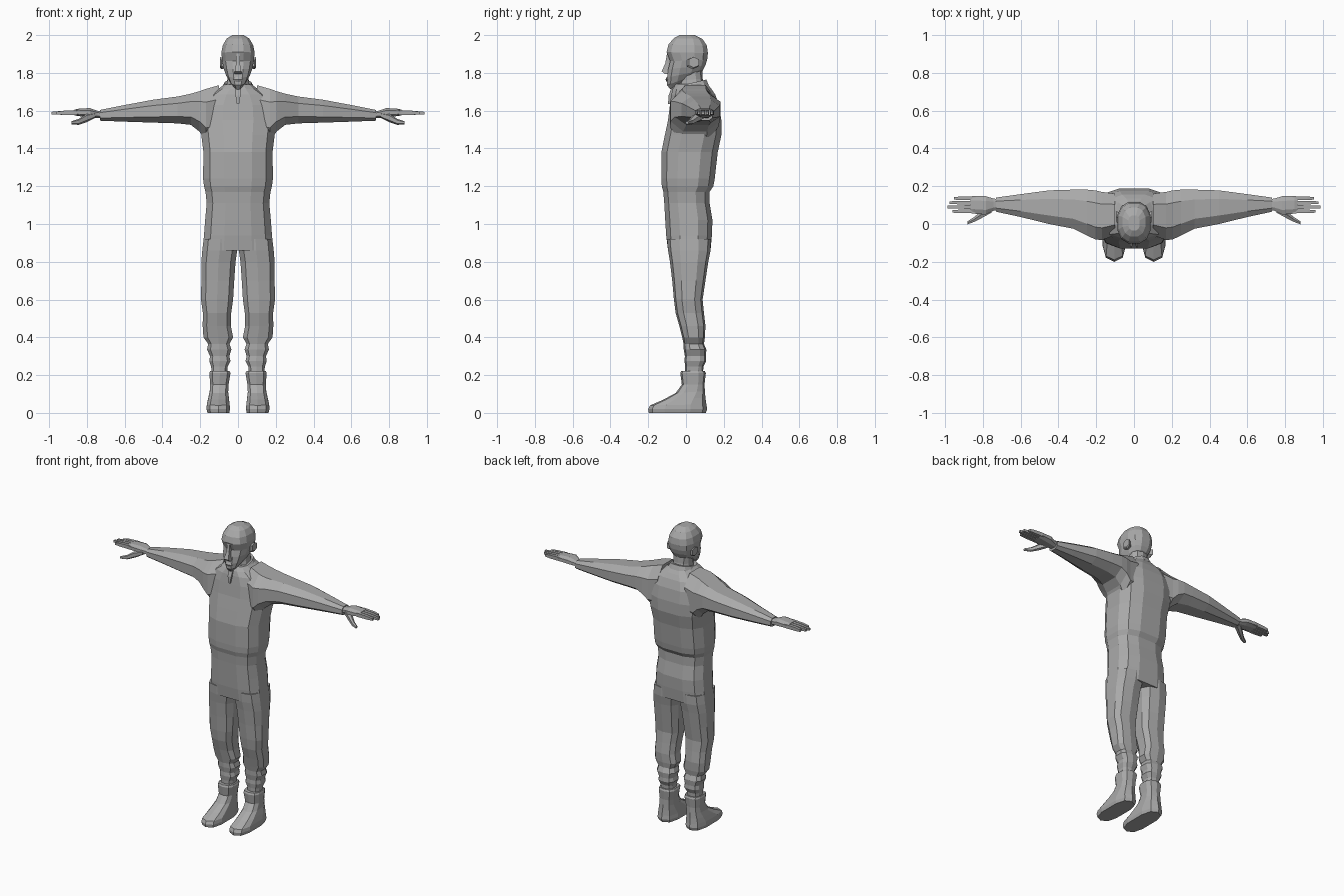
import bpy, bmesh, math

grey = bpy.data.materials.new("plain grey")
grey.diffuse_color = (0.4, 0.4, 0.4, 1)


def ring(n, p):
    """Unit rounded-square outline with flat sides towards each axis."""
    pts = []
    for i in range(n):
        a = 2 * math.pi * (i + 0.5) / n
        pts.append([math.copysign(abs(f(a)) ** p, f(a)) for f in (math.cos, math.sin)])
    mu, mv = max(q[0] for q in pts), max(q[1] for q in pts)
    return [(u / mu, v / mv) for u, v in pts]


def loft(name, sections, n, mirror=False, p=0.8):
    """Skin closed rings of 3D points, cap both ends."""
    bm = bmesh.new()
    loops = [[bm.verts.new(c) for c in s] for s in sections]
    for a, b in zip(loops, loops[1:]):
        for i in range(n):
            j = (i + 1) % n
            bm.faces.new((a[i], a[j], b[j], b[i]))
    bm.faces.new(loops[0])
    bm.faces.new(loops[-1])
    bmesh.ops.recalc_face_normals(bm, faces=bm.faces)
    me = bpy.data.meshes.new(name)
    bm.to_mesh(me)
    bm.free()
    me.materials.append(grey)
    ob = bpy.data.objects.new(name, me)
    bpy.context.collection.objects.link(ob)
    if mirror:
        ob.modifiers.new("mirror", "MIRROR").use_mirror_merge = False
    return ob


def upright(name, rows, n=12, mirror=False, p=0.8):
    """Rows: z front, z back, y front, y back, x min, x max."""
    secs = []
    for zf, zb, yf, yb, x0, x1 in rows:
        secs.append([((x0 + x1) / 2 + u * (x1 - x0) / 2,
                      (yf + yb) / 2 + v * (yb - yf) / 2,
                      (zf + zb) / 2 + v * (zb - zf) / 2) for u, v in ring(n, p)])
    return loft(name, secs, n, mirror)


def sideways(name, rows, n=8, p=0.8):
    """Rows: x, y min, y max, z min, z max. Always mirrored."""
    secs = []
    for x, y0, y1, z0, z1 in rows:
        secs.append([(x, (y0 + y1) / 2 + u * (y1 - y0) / 2,
                      (z0 + z1) / 2 + v * (z1 - z0) / 2) for u, v in ring(n, p)])
    return loft(name, secs, n, True)


# torso of the overalls: z, y front, y back, half width
torso = [(0.86, -0.095, 0.13, 0.188), (0.94, -0.105, 0.137, 0.18),
         (1.02, -0.11, 0.14, 0.174), (1.11, -0.115, 0.125, 0.166),
         (1.17, -0.12, 0.125, 0.172), (1.20, -0.128, 0.145, 0.18),
         (1.24, -0.13, 0.152, 0.185), (1.38, -0.13, 0.168, 0.183),
         (1.47, -0.112, 0.187, 0.194), (1.55, -0.095, 0.187, 0.205),
         (1.63, -0.085, 0.175, 0.195), (1.685, -0.078, 0.155, 0.155),
         (1.715, -0.07, 0.135, 0.105), (1.74, -0.055, 0.115, 0.072)]
upright("overalls_torso", [(z, z, f, b, -w, w) for z, f, b, w in torso], 12, p=0.7)

# trouser legs with gathered folds near the boots: z, y front, y back, x in, x out
legs = [(0.92, -0.10, 0.132, 0.004, 0.182), (0.86, -0.095, 0.13, 0.004, 0.189),
        (0.80, -0.085, 0.118, 0.013, 0.194), (0.70, -0.073, 0.103, 0.02, 0.194),
        (0.60, -0.064, 0.088, 0.026, 0.196), (0.53, -0.055, 0.095, 0.036, 0.186),
        (0.46, -0.035, 0.103, 0.038, 0.187), (0.40, -0.02, 0.10, 0.026, 0.183),
        (0.365, -0.013, 0.095, 0.045, 0.158), (0.335, -0.012, 0.108, 0.035, 0.164),
        (0.30, -0.006, 0.105, 0.046, 0.148), (0.275, -0.008, 0.107, 0.04, 0.152),
        (0.245, -0.004, 0.092, 0.055, 0.142), (0.20, -0.004, 0.09, 0.056, 0.14)]
upright("trouser_leg", [(z, z, f, b, i, o) for z, f, b, i, o in legs], 10, True, 0.7)

# boots
upright("boot", [(0.0, 0.0, -0.197, 0.105, 0.046, 0.162),
                 (0.02, 0.02, -0.2, 0.112, 0.042, 0.167),
                 (0.04, 0.045, -0.19, 0.108, 0.044, 0.165),
                 (0.07, 0.08, -0.12, 0.103, 0.048, 0.158),
                 (0.105, 0.115, -0.055, 0.1, 0.052, 0.15),
                 (0.15, 0.15, -0.022, 0.098, 0.05, 0.147),
                 (0.21, 0.21, -0.03, 0.105, 0.04, 0.152),
                 (0.222, 0.222, -0.025, 0.1, 0.045, 0.148)], 10, True, 0.7)

# sleeves
sideways("sleeve", [(0.10, -0.06, 0.16, 1.44, 1.735), (0.17, -0.085, 0.17, 1.44, 1.715),
                    (0.205, -0.082, 0.178, 1.49, 1.703), (0.25, -0.06, 0.182, 1.525, 1.69),
                    (0.32, -0.025, 0.182, 1.533, 1.675), (0.45, 0.0, 0.178, 1.537, 1.658),
                    (0.60, 0.037, 0.158, 1.542, 1.63), (0.73, 0.065, 0.14, 1.547, 1.604)])

# hands with fingers and thumb
sideways("palm", [(0.71, 0.075, 0.13, 1.56, 1.595), (0.745, 0.07, 0.135, 1.562, 1.6),
                  (0.785, 0.05, 0.147, 1.565, 1.614), (0.85, 0.055, 0.148, 1.572, 1.61),
                  (0.865, 0.058, 0.146, 1.575, 1.605)])
for name, y, tip in (("index_finger", 0.067, 0.962), ("middle_finger", 0.09, 0.988),
                     ("ring_finger", 0.113, 0.978), ("little_finger", 0.136, 0.952)):
    sideways(name, [(0.84, y - 0.01, y + 0.01, 1.578, 1.604),
                    (0.92, y - 0.009, y + 0.009, 1.578, 1.6),
                    (tip, y - 0.007, y + 0.007, 1.58, 1.594)], 4)
sideways("thumb", [(0.755, 0.06, 0.11, 1.562, 1.59), (0.80, 0.035, 0.075, 1.54, 1.585),
                   (0.845, 0.012, 0.038, 1.525, 1.556), (0.882, -0.002, 0.014, 1.528, 1.544)], 6)

# neck and raised collar
upright("neck", [(1.70, 1.72, -0.045, 0.1, -0.065, 0.065),
                 (1.76, 1.77, -0.03, 0.088, -0.056, 0.056),
                 (1.83, 1.85, -0.03, 0.085, -0.055, 0.055)], 10)
upright("collar", [(1.705, 1.735, -0.07, 0.12, -0.085, 0.085),
                   (1.725, 1.765, -0.06, 0.108, -0.07, 0.07)], 12)
# zip flap at the throat
upright("zip_flap", [(1.635, 1.635, -0.095, -0.07, -0.006, 0.006),
                     (1.68, 1.68, -0.092, -0.06, -0.013, 0.013),
                     (1.72, 1.72, -0.078, -0.05, -0.015, 0.015)], 4)

# head, rings tilt up towards the nape; the eye ring is set back under the brow
upright("head", [(1.713, 1.785, -0.083, 0.04, -0.024, 0.024),
                 (1.735, 1.795, -0.1, 0.065, -0.045, 0.045),
                 (1.775, 1.815, -0.1, 0.09, -0.064, 0.064),
                 (1.82, 1.84, -0.094, 0.103, -0.077, 0.077),
                 (1.862, 1.87, -0.084, 0.112, -0.084, 0.084),
                 (1.91, 1.905, -0.103, 0.116, -0.088, 0.088),
                 (1.95, 1.945, -0.093, 0.11, -0.08, 0.08),
                 (1.983, 1.98, -0.065, 0.087, -0.06, 0.06),
                 (2.0, 2.0, -0.035, 0.045, -0.03, 0.03)], 12)
# nose
upright("nose", [(1.795, 1.795, -0.112, -0.07, -0.02, 0.02),
                 (1.808, 1.808, -0.129, -0.07, -0.017, 0.017),
                 (1.85, 1.85, -0.11, -0.07, -0.01, 0.01),
                 (1.905, 1.905, -0.1, -0.08, -0.009, 0.009)], 4)
# lips
upright("lips", [(1.752, 1.752, -0.102, -0.08, -0.018, 0.018),
                 (1.765, 1.765, -0.109, -0.08, -0.026, 0.026),
                 (1.778, 1.778, -0.102, -0.08, -0.016, 0.016)], 6)
# ears
sideways("ear", [(0.07, 0.01, 0.055, 1.825, 1.875),
                 (0.088, 0.005, 0.065, 1.82, 1.882),
                 (0.096, 0.015, 0.068, 1.828, 1.884)], 6)
